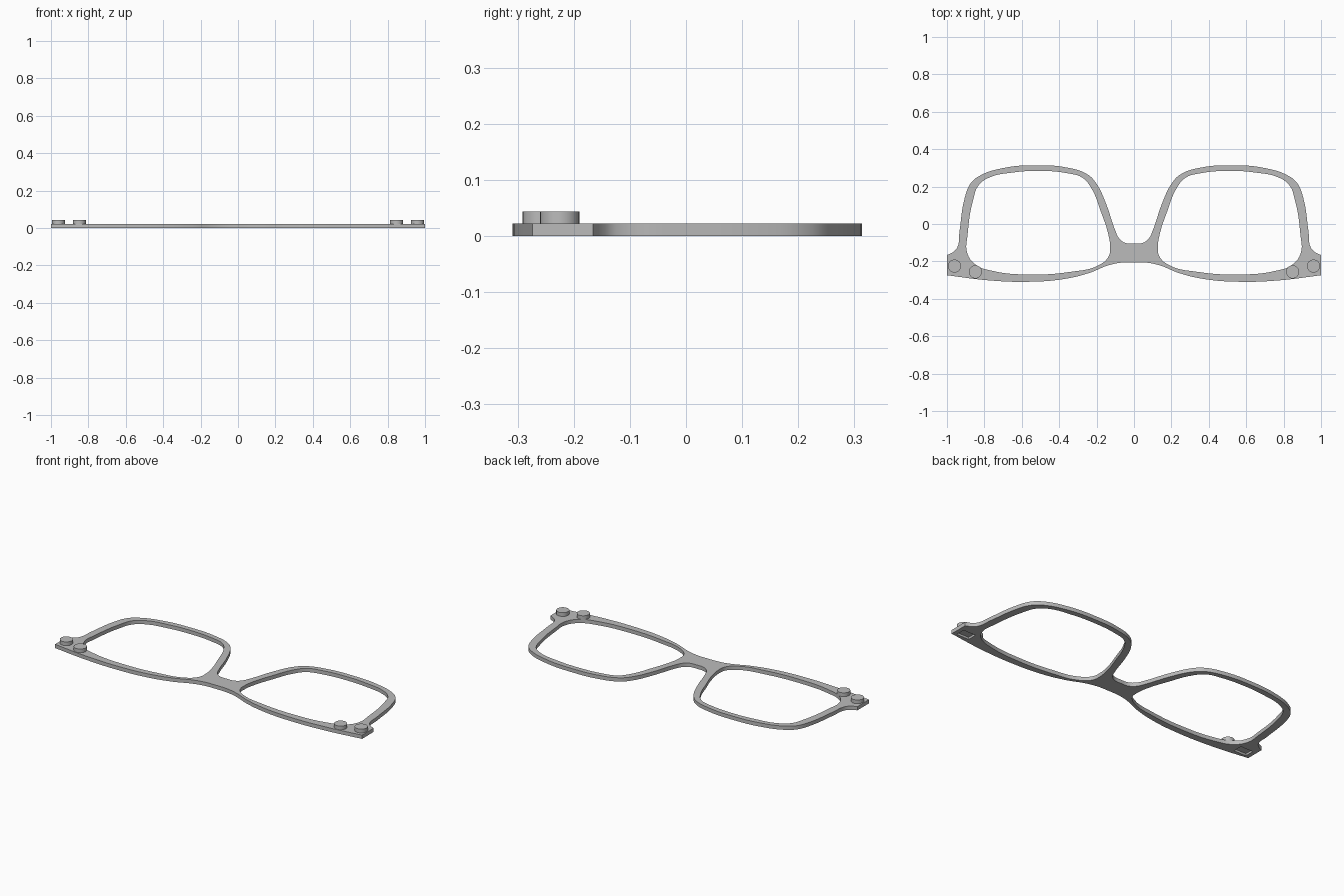
import bpy
import bmesh
import math

cube = bpy.data.objects.get("Cube")
if cube:
    bpy.data.objects.remove(cube, do_unlink=True)

THICK = 0.022

grey = bpy.data.materials.new("matte grey")
grey.use_nodes = True
grey.diffuse_color = (0.5, 0.5, 0.5, 1)
grey.node_tree.nodes["Principled BSDF"].inputs["Base Color"].default_value = (0.5, 0.5, 0.5, 1)

# Half outline of the frame, from the brow middle round to the nose bridge
outer = [(0, -.205), (.07, -.207), (.14, -.222), (.24, -.262), (.38, -.295),
         (.57, -.309), (.78, -.301), (1, -.274), (1, -.166), (.97, -.152),
         (.945, -.125), (.933, -.04), (.905, .14), (.875, .215), (.83, .255),
         (.7, .299), (.52, .314), (.36, .302), (.25, .266), (.205, .222),
         (.15, .11), (.1, -.035), (.08, -.076), (.05, -.1), (0, -.105)]
# Lens opening
inner = [(.128, -.12), (.135, -.172), (.19, -.221), (.34, -.256), (.56, -.27),
         (.75, -.252), (.85, -.215), (.893, -.15), (.89, -.06), (.86, .13),
         (.83, .208), (.77, .25), (.65, .275), (.51, .284), (.36, .272),
         (.275, .247), (.23, .195), (.175, .06), (.14, -.045)]


def mirrored(points):
    return [(-x, y) for x, y in reversed(points)]


def add_loop(curve, points):
    """Closed smooth loop; the points at the temple tips stay sharp."""
    spline = curve.splines.new("BEZIER")
    spline.bezier_points.add(len(points) - 1)
    spline.use_cyclic_u = True
    spline.resolution_u = 6
    for bp, (x, y) in zip(spline.bezier_points, points):
        bp.co = (x, y, 0)
        kind = "VECTOR" if abs(x) == 1 else "AUTO"
        bp.handle_left_type = bp.handle_right_type = kind


def select_only(obj):
    bpy.ops.object.select_all(action="DESELECT")
    obj.select_set(True)
    bpy.context.view_layer.objects.active = obj


def smooth(obj):
    select_only(obj)
    bpy.ops.object.shade_smooth_by_angle(angle=math.radians(30))


# Flat frame front, extruded from the outline with two openings
curve = bpy.data.curves.new("frame_outline", "CURVE")
curve.dimensions = "2D"
curve.fill_mode = "BOTH"
curve.extrude = THICK / 2
add_loop(curve, outer + mirrored(outer)[1:-1])
add_loop(curve, inner)
add_loop(curve, mirrored(inner))
frame = bpy.data.objects.new("frame_front", curve)
bpy.context.collection.objects.link(frame)
frame.location.z = THICK / 2
select_only(frame)
bpy.ops.object.convert(target="MESH")
frame = bpy.context.object
bm = bmesh.new()
bm.from_mesh(frame.data)
bmesh.ops.remove_doubles(bm, verts=bm.verts, dist=0.0001)
bmesh.ops.recalc_face_normals(bm, faces=bm.faces)
bm.to_mesh(frame.data)
bm.free()
frame.data.materials.clear()
frame.data.materials.append(grey)

for side, s in (("left", 1), ("right", -1)):
    # Shallow hinge recess under each temple tip
    bpy.ops.mesh.primitive_cube_add(size=1, location=(s * .935, -.235, 0))
    cutter = bpy.context.object
    cutter.name = side + "_recess_cutter"
    cutter.scale = (.08, .055, .024)
    cutter.data.materials.append(grey)
    cutter.hide_render = True
    cutter.hide_set(True)
    cut = frame.modifiers.new(side + " recess", "BOOLEAN")
    cut.operation = "DIFFERENCE"
    cut.solver = "EXACT"
    cut.object = cutter

    # Round studs on top
    for name, x, y in (("outer", .96, -.225), ("inner", .848, -.256)):
        bpy.ops.mesh.primitive_cylinder_add(
            vertices=32, radius=.035, depth=THICK,
            location=(s * x, y, THICK * 1.5))
        stud = bpy.context.object
        stud.name = side + "_" + name + "_stud"
        stud.data.materials.append(grey)
        smooth(stud)

# Bake the recesses, then drop the cutters
select_only(frame)
for mod in list(frame.modifiers):
    cutter = mod.object
    bpy.ops.object.modifier_apply(modifier=mod.name)
    bpy.data.objects.remove(cutter, do_unlink=True)
smooth(frame)
